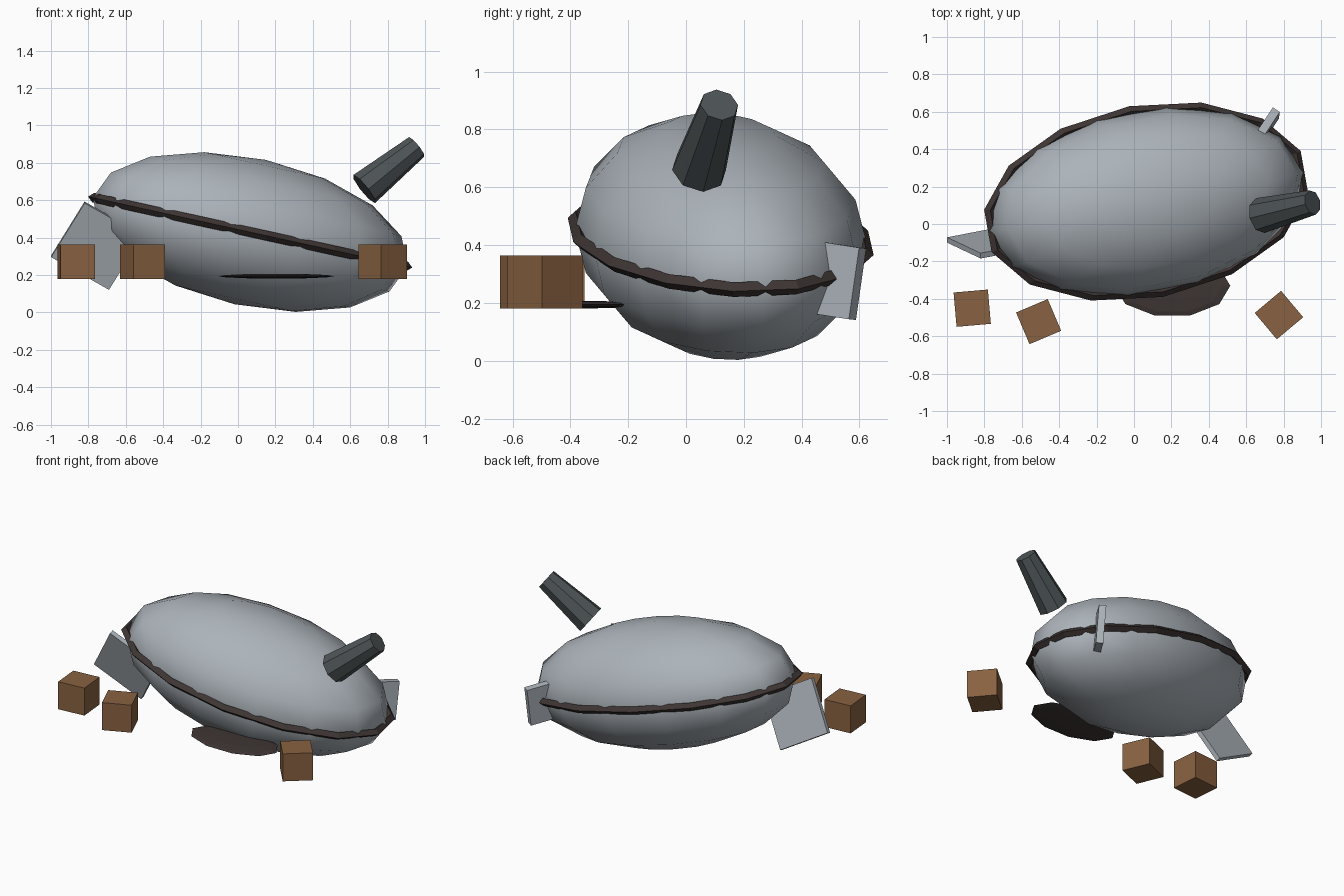
import bpy, bmesh, math
from mathutils import Matrix, Vector

if "Cube" in bpy.data.objects:
    bpy.data.objects.remove(bpy.data.objects["Cube"], do_unlink=True)


def material(name, rgb):
    m = bpy.data.materials.new(name)
    m.use_nodes = True
    m.diffuse_color = (*rgb, 1)
    m.node_tree.nodes["Principled BSDF"].inputs["Base Color"].default_value = (*rgb, 1)
    return m


silver = material("silver grey", (0.41, 0.45, 0.49))
iron = material("dark iron", (0.075, 0.088, 0.094))
umber = material("dark umber", (0.048, 0.036, 0.034))
wood = material("crate brown", (0.25, 0.12, 0.052))


def frame(centre, x, y):
    """Matrix with orthogonal axes built from two directions."""
    x = Vector(x).normalized()
    z = x.cross(Vector(y)).normalized()
    rot = Matrix((x, z.cross(x), z)).transposed().to_4x4()
    return Matrix.Translation(centre) @ rot


def finish(name, bm, matrix, mat, smooth=False):
    bm.transform(matrix)
    bmesh.ops.recalc_face_normals(bm, faces=bm.faces)
    for f in bm.faces:
        f.smooth = smooth
    mesh = bpy.data.meshes.new(name)
    bm.to_mesh(mesh)
    bm.free()
    mesh.materials.append(mat)
    ob = bpy.data.objects.new(name, mesh)
    bpy.context.scene.collection.objects.link(ob)
    return ob


def ball(name, matrix, radii, segments, rings, mat, smooth):
    bm = bmesh.new()
    bmesh.ops.create_uvsphere(bm, u_segments=segments, v_segments=rings, radius=1)
    finish(name, bm, matrix @ Matrix.Diagonal((*radii, 1)), mat, smooth)


def box(name, matrix, size, mat):
    bm = bmesh.new()
    bmesh.ops.create_cube(bm, size=1)
    finish(name, bm, matrix @ Matrix.Diagonal((*size, 1)), mat)


# Tilted gas bag, long along its own y axis
hull_frame = frame((0.065, 0.12, 0.43), (0.09, -0.508, -0.02), (0.867, 0.162, -0.19))
WIDE, LONG, TALL = 0.49, 0.875, 0.395
ball("gas_bag", hull_frame, (WIDE, LONG, TALL), 14, 8, silver, True)

# Diamond-section belt around the widest line of the gas bag
bm = bmesh.new()
rings = []
for i in range(14):
    a = math.tau * i / 14
    section = [(0.028, 0), (0, 0.026), (-0.028, 0), (0, -0.026)]
    rings.append([bm.verts.new(((WIDE + d) * math.cos(a), (LONG + d) * math.sin(a), h))
                  for d, h in section])
for i, ring in enumerate(rings):
    nxt = rings[(i + 1) % 14]
    for j in range(4):
        k = (j + 1) % 4
        bm.faces.new((ring[j], nxt[j], nxt[k], ring[k]))
finish("belt", bm, hull_frame, umber)

# Floating eight-sided funnel, narrow end up
low, high = Vector((0.675, 0.045, 0.66)), Vector((0.955, 0.115, 0.885))
axis = high - low
bm = bmesh.new()
bmesh.ops.create_cone(bm, cap_ends=True, segments=8, radius1=0.096, radius2=0.067,
                      depth=axis.length)
finish("funnel", bm, Matrix.Translation((low + high) / 2)
       @ axis.to_track_quat('Z', 'Y').to_matrix().to_4x4(), iron)

# Square fins at both ends
box("right_fin", frame((-0.755, -0.098, 0.357), (0.18, -0.085, 0.29), (0.31, 0.06, -0.175)),
    (0.35, 0.36, 0.03), silver)
box("left_fin", frame((0.69, 0.49, 0.282), (0.005, 0.035, 0.245), (0.55, 0.83, -0.13)),
    (0.25, 0.25, 0.045), silver)

# Flattened gondola under the front
ball("gondola", Matrix.Translation((0.205, -0.33, 0.194)) @ Matrix.Rotation(math.pi / 2, 4, 'Z'),
     (0.167, 0.31, 0.013), 10, 6, umber, False)

# Loose crates
for n, (x, y, turn) in enumerate([(-0.865, -0.45, 5), (-0.51, -0.522, 23), (0.775, -0.487, 40)]):
    box(f"crate_{n + 1}", Matrix.Translation((x, y, 0.272))
        @ Matrix.Rotation(math.radians(turn), 4, 'Z'), (0.184, 0.184, 0.184), wood)
